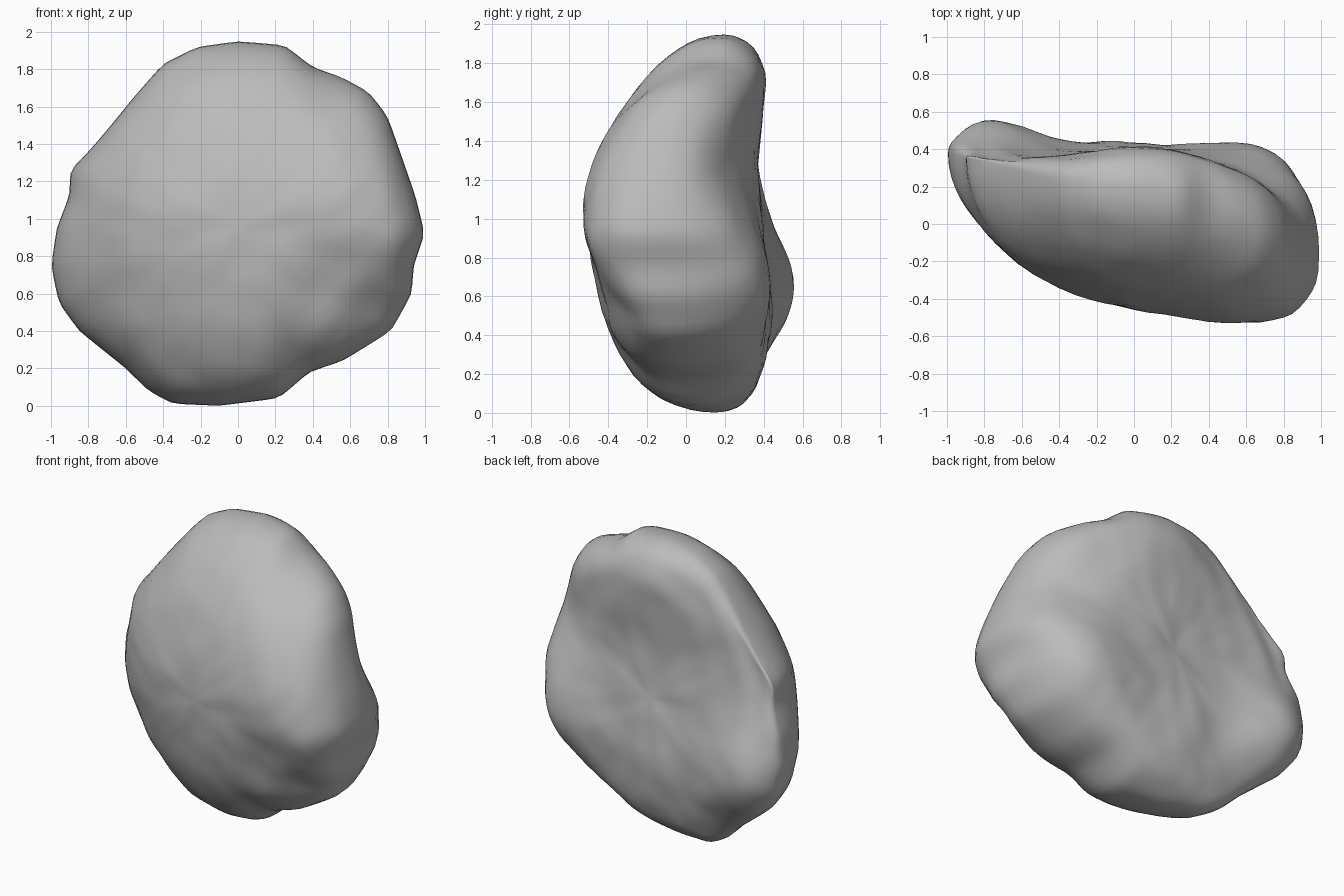
import bpy, bmesh, math
from mathutils import Vector, noise

if "Cube" in bpy.data.objects:
    bpy.data.objects.remove(bpy.data.objects["Cube"])

stone = bpy.data.materials.new("stone_grey")
stone.use_nodes = True
stone.diffuse_color = (0.5, 0.5, 0.5, 1)
stone.node_tree.nodes["Principled BSDF"].inputs["Base Color"].default_value = (0.5, 0.5, 0.5, 1)

MID = 0.95   # height of the boulder's middle
SEG, RINGS = 120, 36

# Outline of the boulder as (x, z), counter-clockwise
OUTLINE = [(1, .92), (.95, 1.12), (.87, 1.35), (.8, 1.55), (.7, 1.68), (.55, 1.76),
           (.4, 1.81), (.25, 1.93), (0, 1.95), (-.22, 1.92), (-.4, 1.83), (-.55, 1.66),
           (-.68, 1.5), (-.79, 1.37), (-.9, 1.26), (-.9, 1.13), (-.97, .95), (-1, .75),
           (-.96, .55), (-.85, .4), (-.6, .2), (-.48, .08), (-.35, .01), (-.1, 0),
           (.22, .04), (.38, .18), (.56, .24), (.82, .4), (.93, .6), (.94, .75)]


def radius(angle):
    """Distance from the middle to the outline in one direction."""
    d = Vector((math.cos(angle), math.sin(angle)))
    for i, a in enumerate(OUTLINE):
        b = OUTLINE[(i + 1) % len(OUTLINE)]
        p = Vector((a[0], a[1] - MID))
        e = Vector((b[0], b[1] - MID)) - p
        den = d.cross(e)
        if abs(den) < 1e-9:
            continue
        r, u = p.cross(e) / den, p.cross(d) / den
        if r > 0 and -1e-6 <= u <= 1 + 1e-6:
            return r
    return 1.0


def lump(x, z, cx, cz, size, height):
    return height * math.exp(-((x - cx) ** 2 + (z - cz) ** 2) / size ** 2)


def middle_y(x, z):
    return 0.12 - 0.27 * x + lump(x, z, .35, 1.95, .6, .11)


def front_y(x, z, s):
    y = middle_y(x, z) - 0.585 * max(0, 1 - s ** 2.2) ** 0.46
    # Dents low on the left, a dip at the shoulder, swells at both cheeks
    y += lump(x, z, .3, .27, .12, .04) + lump(x, z, .75, .5, .12, .04)
    y += lump(x, z, .5, .6, .35, .06) + lump(x, z, .5, 1.72, .15, .04)
    y += lump(x, z, .65, 1.15, .3, -.03) + lump(x, z, -.6, 1.1, .35, -.04)
    return y + lump(x, z, .88, .9, .2, -.06)


def back_y(x, z, s):
    # Nearly flat back with low swells and a hollow below the shoulder
    flat = 0.36 + lump(x, z, -.85, .6, .4, .24) + lump(x, z, .7, .68, .35, .09)
    flat += lump(x, z, 0, .5, .45, .07) + lump(x, z, .88, 1.28, .36, -.19)
    flat += lump(x, z, .05, 1.85, .4, .08)
    m = middle_y(x, z)
    return m + (flat - m) * max(0, 1 - s ** 8) ** 0.5


def smoothed(values, reach):
    return [sum(values[(i + k) % SEG] for k in range(-reach, reach + 1)) / (2 * reach + 1)
            for i in range(SEG)]


# Ring-by-ring shell from the front centre over the rim to the back centre
raw = [radius(2 * math.pi * i / SEG) for i in range(SEG)]
soft = smoothed(smoothed(raw, 6), 6)
mean = sum(raw) / SEG
bm = bmesh.new()


def add_point(i, t):
    s = math.sin(t)
    a = 2 * math.pi * i / SEG
    # Round rings near the centre, growing into the rugged outline at the rim
    inner = mean + (soft[i] - mean) * s ** 2
    r = (inner + (raw[i] - inner) * s ** 10) * s
    x, z = r * math.cos(a), MID + r * math.sin(a)
    y = front_y(x, z, s) if t < math.pi / 2 else back_y(x, z, s)
    p = Vector((x, y, z))
    p.y += 0.015 * noise.noise(Vector((x, t, z)) * 3.5) + 0.008 * noise.noise(p * 8)
    return bm.verts.new(p)


front_tip = add_point(0, 0)
rings = [[add_point(i, math.pi * k / RINGS) for i in range(SEG)] for k in range(1, RINGS)]
back_tip = add_point(0, math.pi)
for i in range(SEG):
    j = (i + 1) % SEG
    bm.faces.new((front_tip, rings[0][i], rings[0][j]))
    bm.faces.new((back_tip, rings[-1][j], rings[-1][i]))
    for a, b in zip(rings, rings[1:]):
        bm.faces.new((a[i], b[i], b[j], a[j]))
bmesh.ops.recalc_face_normals(bm, faces=bm.faces)

mesh = bpy.data.meshes.new("boulder")
bm.to_mesh(mesh)
bm.free()
mesh.materials.append(stone)
boulder = bpy.data.objects.new("boulder", mesh)
bpy.context.collection.objects.link(boulder)

# Soften the rim slightly and shade smooth
relax = boulder.modifiers.new("relax", 'SMOOTH')
relax.factor = 0.5
relax.iterations = 2
bpy.context.view_layer.objects.active = boulder
boulder.select_set(True)
bpy.ops.object.shade_smooth_by_angle(angle=math.radians(50))
